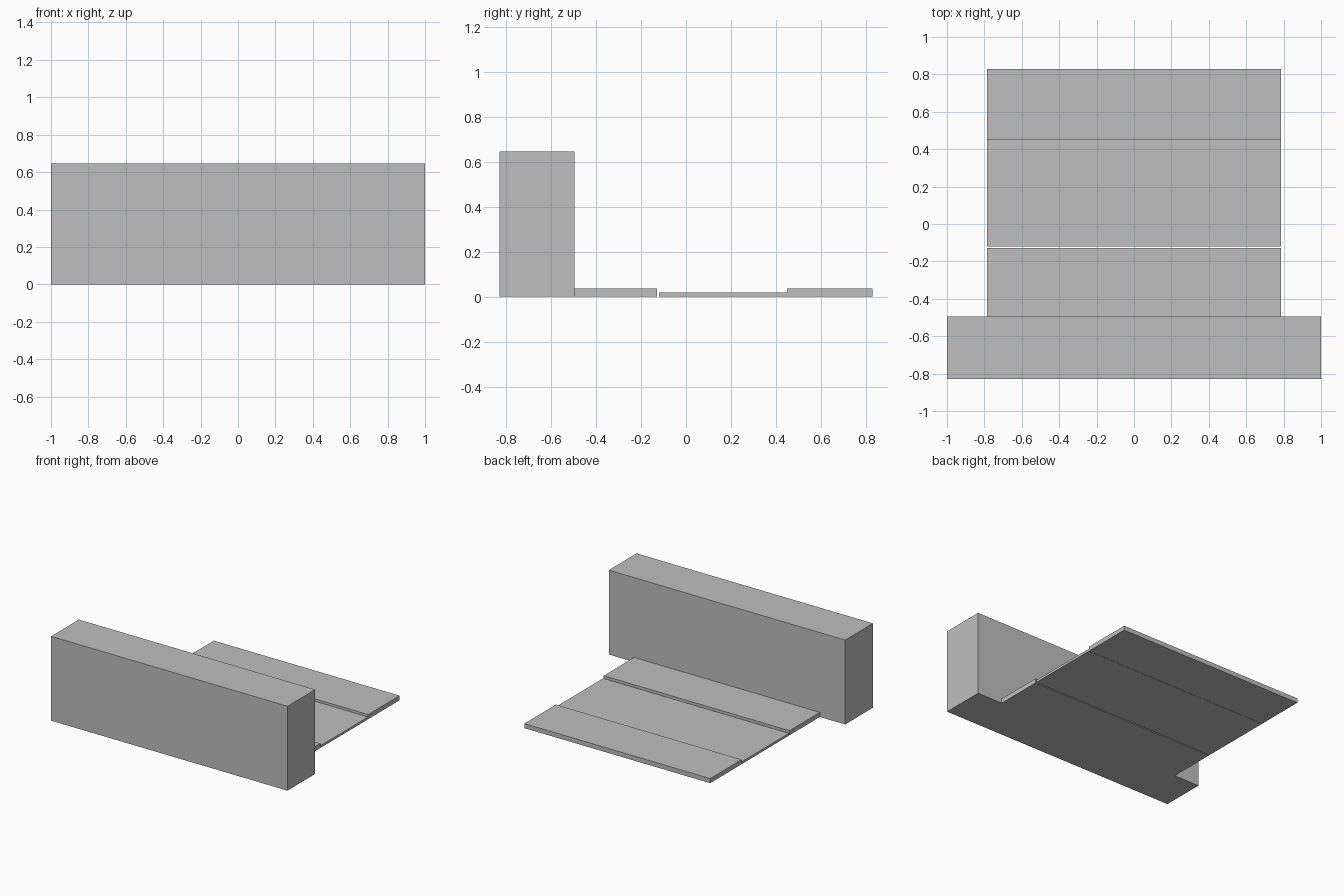
import bpy
import bmesh

cube = bpy.data.objects.get("Cube")
if cube:
    bpy.data.objects.remove(cube, do_unlink=True)

# Single flat grey
grey = bpy.data.materials.new("light grey")
grey.use_nodes = True
colour = (0.52, 0.52, 0.52, 1)
grey.diffuse_color = colour
grey.node_tree.nodes["Principled BSDF"].inputs["Base Color"].default_value = colour


def block(name, half_width, front, back, height):
    """Box standing on the ground, centred on x, running from front to back."""
    bm = bmesh.new()
    bmesh.ops.create_cube(bm, size=1)
    bmesh.ops.scale(bm, verts=bm.verts, vec=(2 * half_width, back - front, height))
    bmesh.ops.translate(bm, verts=bm.verts, vec=(0, (front + back) / 2, height / 2))
    mesh = bpy.data.meshes.new(name)
    bm.to_mesh(mesh)
    bm.free()
    mesh.materials.append(grey)
    obj = bpy.data.objects.new(name, mesh)
    bpy.context.collection.objects.link(obj)
    return obj


deck_half = 0.786

# Tall block across the front
block("front_wall", 1.0, -0.83, -0.495, 0.645)

# Raised slab, thin plate behind a narrow gap, and rear slab
block("front_slab", deck_half, -0.495, -0.128, 0.035)
block("middle_plate", deck_half, -0.12, 0.448, 0.018)
block("rear_slab", deck_half, 0.45, 0.83, 0.035)
